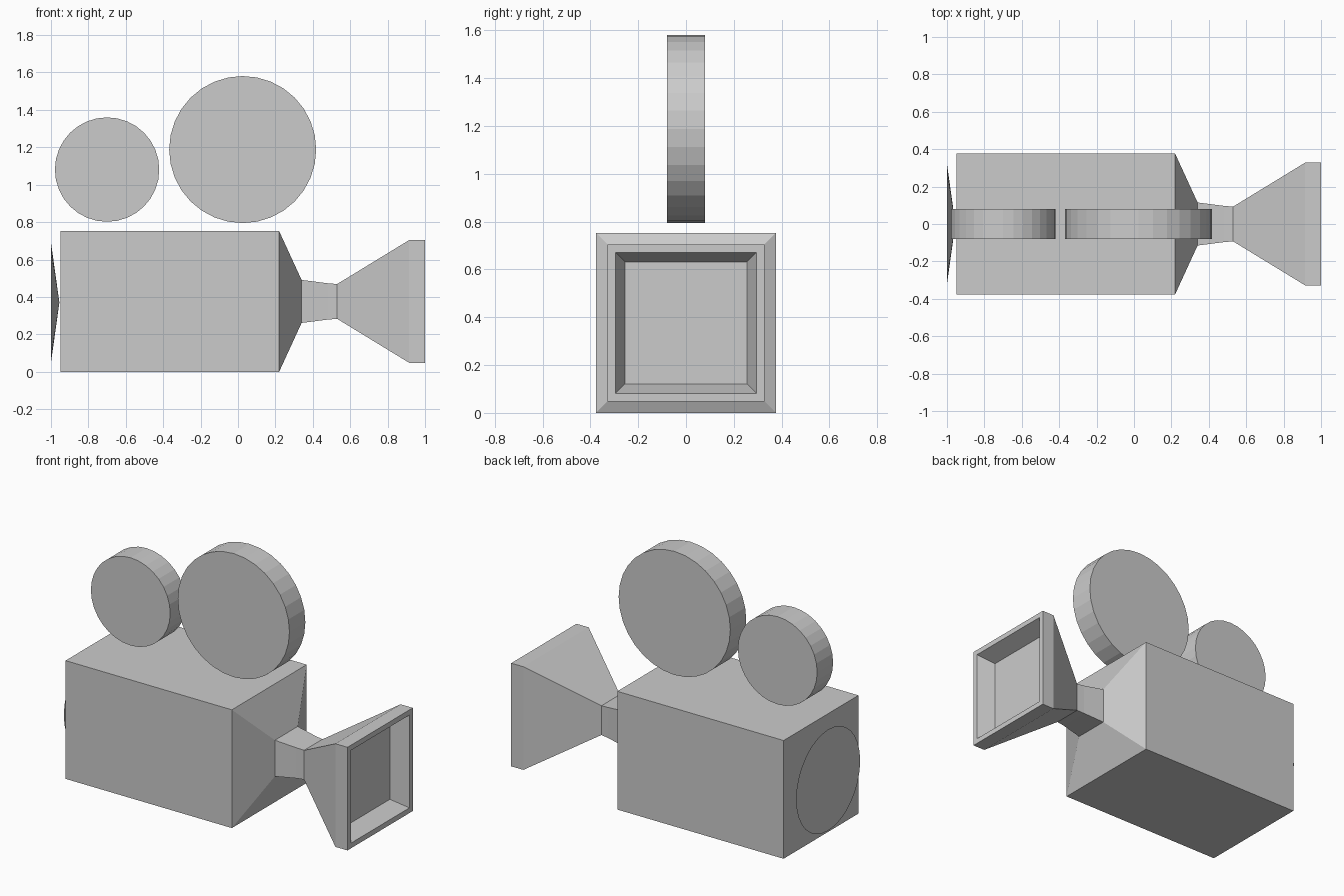
import bpy, bmesh, math
from mathutils import Matrix

if "Cube" in bpy.data.objects:
    bpy.data.objects.remove(bpy.data.objects["Cube"])

grey = bpy.data.materials.new("light grey")
grey.diffuse_color = (0.6, 0.6, 0.6, 1)
grey.use_nodes = True
grey.node_tree.nodes["Principled BSDF"].inputs["Base Color"].default_value = grey.diffuse_color
MID_Z = 0.376


def add_object(name, bm):
    bmesh.ops.recalc_face_normals(bm, faces=bm.faces)
    mesh = bpy.data.meshes.new(name)
    bm.to_mesh(mesh)
    bm.free()
    mesh.materials.append(grey)
    obj = bpy.data.objects.new(name, mesh)
    bpy.context.collection.objects.link(obj)
    return obj


def square_loft(name, sections):
    """Skin square sections (x, half size) along x and cap both ends."""
    bm = bmesh.new()
    rings = [[bm.verts.new((x, h * sy, MID_Z + h * sz))
              for sy, sz in ((-1, -1), (1, -1), (1, 1), (-1, 1))]
             for x, h in sections]
    for a, b in zip(rings, rings[1:]):
        for i in range(4):
            j = (i + 1) % 4
            bm.faces.new((a[i], a[j], b[j], b[i]))
    bm.faces.new(rings[0])
    bm.faces.new(rings[-1])
    return add_object(name, bm)


def cone(name, r1, r2, depth, location, rotation):
    bm = bmesh.new()
    bmesh.ops.create_cone(bm, cap_ends=True, segments=32, radius1=r1,
                          radius2=r2, depth=depth,
                          matrix=Matrix.Translation(location) @ rotation)
    return add_object(name, bm)


# Camera body tapering into the neck, flared hood and recessed lens opening
square_loft("body_and_lens_hood", [
    (-0.95, 0.376), (0.22, 0.376), (0.34, 0.115), (0.48, 0.097), (0.53, 0.093),
    (0.915, 0.328), (1.0, 0.328), (1.0, 0.295), (0.89, 0.255)])

# Film reels above the body
across = Matrix.Rotation(math.pi / 2, 4, 'X')
for name, x, z, r in (("small_reel", -0.70, 1.081, 0.279),
                      ("large_reel", 0.025, 1.188, 0.393)):
    cone(name, r, r, 0.16, (x, 0, z), across)

# Shallow conical eyepiece, wide end facing backwards
cone("eyepiece", 0.322, 0, 0.045, (-0.9775, 0, 0.37),
     Matrix.Rotation(math.pi / 2, 4, 'Y'))
